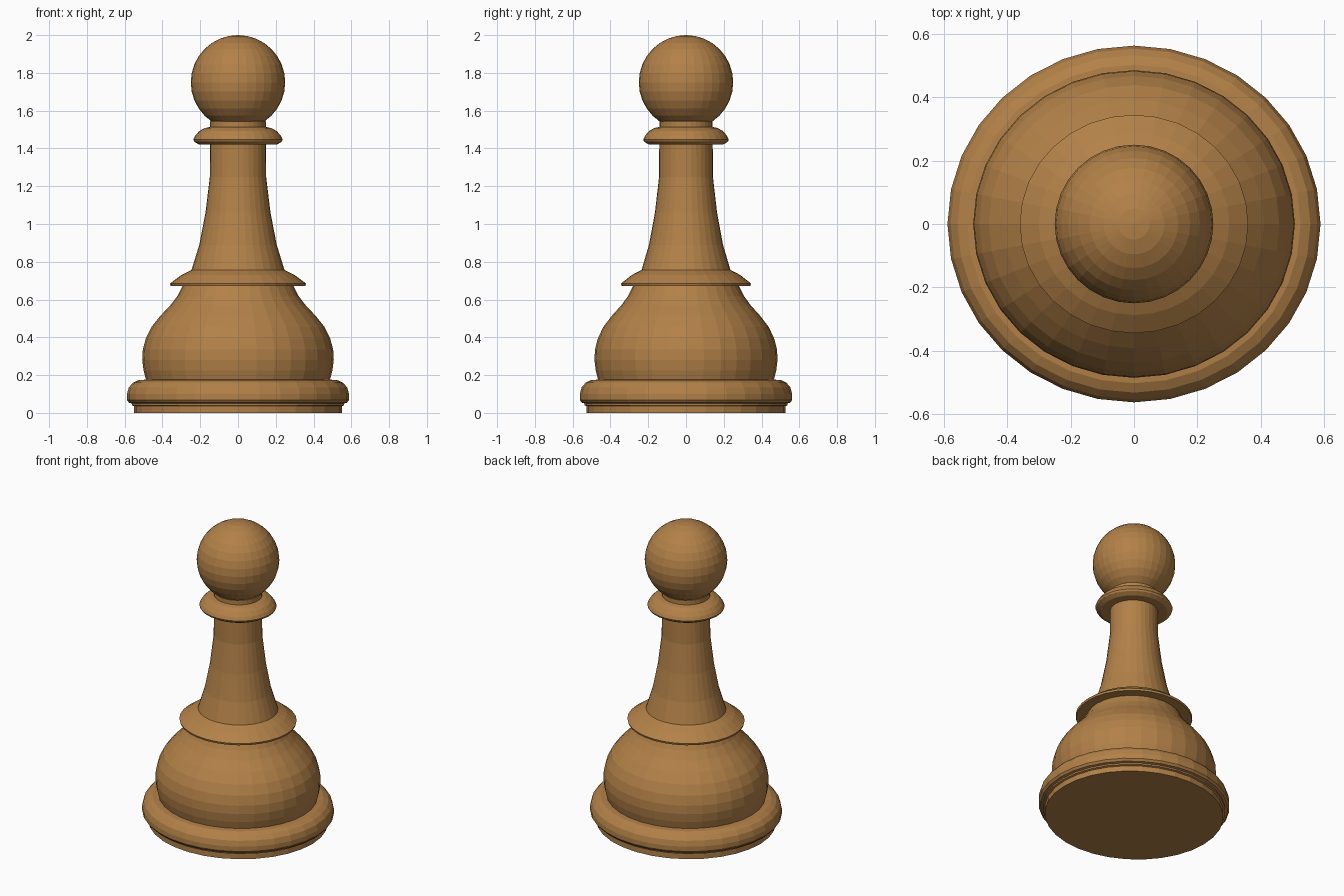
import bpy, bmesh, math

if "Cube" in bpy.data.objects:
    bpy.data.objects.remove(bpy.data.objects["Cube"])

SEGMENTS = 32
Y_SCALE = 0.956  # the turned body is slightly narrower front to back

wood = bpy.data.materials.new("wood")
wood.diffuse_color = (0.45, 0.22, 0.065, 1)
wood.use_nodes = True
wood.node_tree.nodes["Principled BSDF"].inputs["Base Color"].default_value = wood.diffuse_color


def finish(name, bm):
    bmesh.ops.recalc_face_normals(bm, faces=bm.faces)
    mesh = bpy.data.meshes.new(name)
    bm.to_mesh(mesh)
    bm.free()
    mesh.materials.append(wood)
    obj = bpy.data.objects.new(name, mesh)
    bpy.context.collection.objects.link(obj)
    return obj


def lathe(name, profile):
    """Revolve (radius, height) points around z and cap both ends."""
    bm = bmesh.new()
    rings = []
    for r, z in profile:
        angles = [math.tau * i / SEGMENTS for i in range(SEGMENTS)]
        rings.append([bm.verts.new((r * math.cos(a), r * Y_SCALE * math.sin(a), z))
                      for a in angles])
    for low, high in zip(rings, rings[1:]):
        for i in range(SEGMENTS):
            j = (i + 1) % SEGMENTS
            bm.faces.new((low[i], low[j], high[j], high[i]))
    bm.faces.new(rings[0][::-1])
    bm.faces.new(rings[-1])
    return finish(name, bm)


# Outline of the turned body, from the floor up
foot = [(0.55, 0), (0.55, 0.036), (0.562, 0.04), (0.562, 0.05), (0.577, 0.054),
        (0.588, 0.068), (0.588, 0.10), (0.578, 0.135), (0.556, 0.16),
        (0.525, 0.174), (0.487, 0.176)]
belly = [(0.50, 0.225), (0.507, 0.28), (0.504, 0.335), (0.488, 0.395),
         (0.458, 0.455), (0.41, 0.515), (0.358, 0.57), (0.32, 0.62), (0.293, 0.672)]
skirt = [(0.356, 0.672), (0.36, 0.685), (0.30, 0.73), (0.246, 0.757)]
stem = [(0.205, 0.89), (0.172, 1.06), (0.149, 1.25), (0.148, 1.42)]
collar = [(0.205, 1.42), (0.232, 1.436), (0.237, 1.447), (0.226, 1.468),
          (0.205, 1.492), (0.175, 1.508), (0.147, 1.514)]
neck = [(0.147, 1.543), (0.125, 1.56)]
lathe("turned_body", foot + belly + skirt + stem + collar + neck)

# Ball head
bm = bmesh.new()
bmesh.ops.create_uvsphere(bm, u_segments=SEGMENTS, v_segments=16, radius=0.25)
head = finish("ball_head", bm)
head.location.z = 1.75
